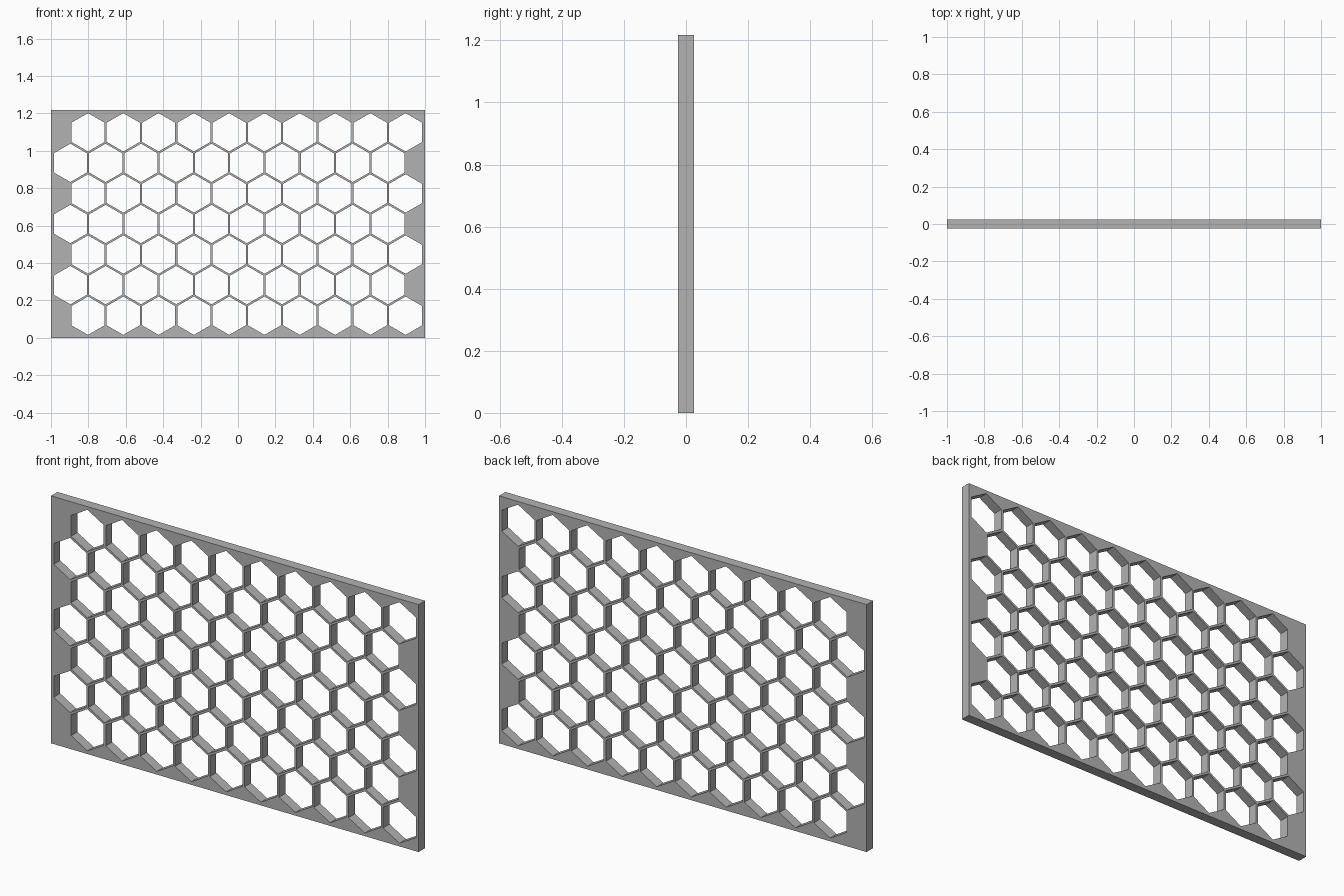
import bpy, bmesh, math
from mathutils import Matrix

cube = bpy.data.objects.get("Cube")
if cube:
    bpy.data.objects.remove(cube, do_unlink=True)

WIDTH, DEPTH, HEIGHT = 2.0, 0.05, 1.217
ROWS, COLS = 7, 10
PITCH = 0.1887                           # spacing between cell centres
RADIUS = 0.1025                          # cell centre to corner
ROW_STEP = PITCH * math.sqrt(3) / 2

grey = bpy.data.materials.new("plain grey")
grey.use_nodes = True
colour = (0.45, 0.45, 0.45, 1)
grey.diffuse_color = colour
grey.node_tree.nodes["Principled BSDF"].inputs["Base Color"].default_value = colour


def make_object(name, bm):
    mesh = bpy.data.meshes.new(name)
    bm.to_mesh(mesh)
    bm.free()
    mesh.materials.append(grey)
    obj = bpy.data.objects.new(name, mesh)
    bpy.context.collection.objects.link(obj)
    return obj


# Flat rectangular panel standing on its long edge
bm = bmesh.new()
bmesh.ops.create_cube(bm, size=1, matrix=Matrix.Translation((0, 0, HEIGHT / 2))
                      @ Matrix.Diagonal((WIDTH, DEPTH, HEIGHT, 1)))
panel = make_object("honeycomb_panel", bm)

# Staggered rows of pointy-top hexagonal prisms used as the cutter
bm = bmesh.new()
point_up = Matrix.Rotation(math.pi / 2, 4, 'X') @ Matrix.Rotation(math.pi / 2, 4, 'Z')
for row in range(ROWS):
    shift = PITCH / 4 if row % 2 == 0 else -PITCH / 4
    z = HEIGHT / 2 + (row - (ROWS - 1) / 2) * ROW_STEP
    for col in range(COLS):
        x = (col - (COLS - 1) / 2) * PITCH + shift
        ring = bmesh.ops.create_cone(
            bm, cap_ends=True, segments=6, radius1=RADIUS, radius2=RADIUS,
            depth=DEPTH * 3, matrix=Matrix.Translation((x, 0, z)) @ point_up)["verts"]
        # Keep a corner of each cell pointing straight up
        if max(v.co.z for v in ring) - z < RADIUS * 0.95:
            bmesh.ops.rotate(bm, verts=ring, cent=(x, 0, z),
                             matrix=Matrix.Rotation(math.pi / 6, 3, 'Y'))
cutter = make_object("cell_cutter", bm)
cutter.hide_render = True

# Cut the cells through the panel
cut = panel.modifiers.new("cells", 'BOOLEAN')
cut.operation = 'DIFFERENCE'
cut.solver = 'EXACT'
cut.object = cutter
bpy.context.view_layer.objects.active = panel
bpy.ops.object.modifier_apply(modifier=cut.name)
bpy.data.objects.remove(cutter, do_unlink=True)
